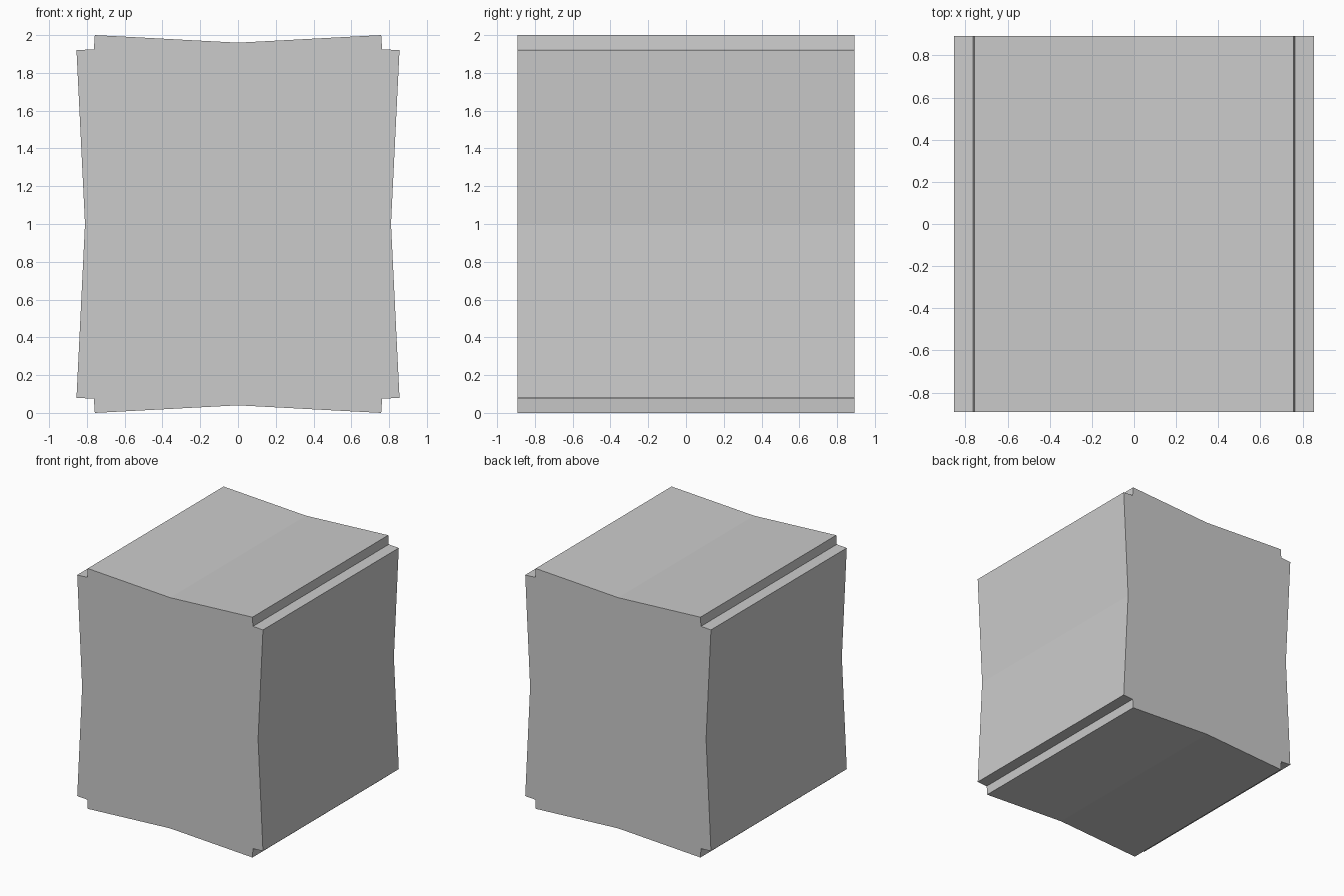
import bpy
import bmesh

if "Cube" in bpy.data.objects:
    bpy.data.objects.remove(bpy.data.objects["Cube"])

HALF_DEPTH = 0.893

# One quadrant of the cross-section (x, z measured from the centre):
# top dip, upper corner, notch, outer corner, side dip
quarter = [(0, 0.96), (0.758, 1.0), (0.763, 0.925), (0.855, 0.92), (0.81, 0)]

# Mirror the quadrant into a closed outline
right = quarter + [(x, -z) for x, z in reversed(quarter[:-1])]
outline = right + [(-x, z) for x, z in reversed(right[1:-1])]

# Notched block: outline extruded from front to back
bm = bmesh.new()
front = bm.faces.new([bm.verts.new((x, -HALF_DEPTH, z + 1)) for x, z in outline])
result = bmesh.ops.extrude_face_region(bm, geom=[front], use_keep_orig=True)
moved = [g for g in result["geom"] if isinstance(g, bmesh.types.BMVert)]
bmesh.ops.translate(bm, verts=moved, vec=(0, 2 * HALF_DEPTH, 0))
bmesh.ops.recalc_face_normals(bm, faces=bm.faces)

mesh = bpy.data.meshes.new("notched_block")
bm.to_mesh(mesh)
bm.free()
block = bpy.data.objects.new("notched_block", mesh)
bpy.context.collection.objects.link(block)
